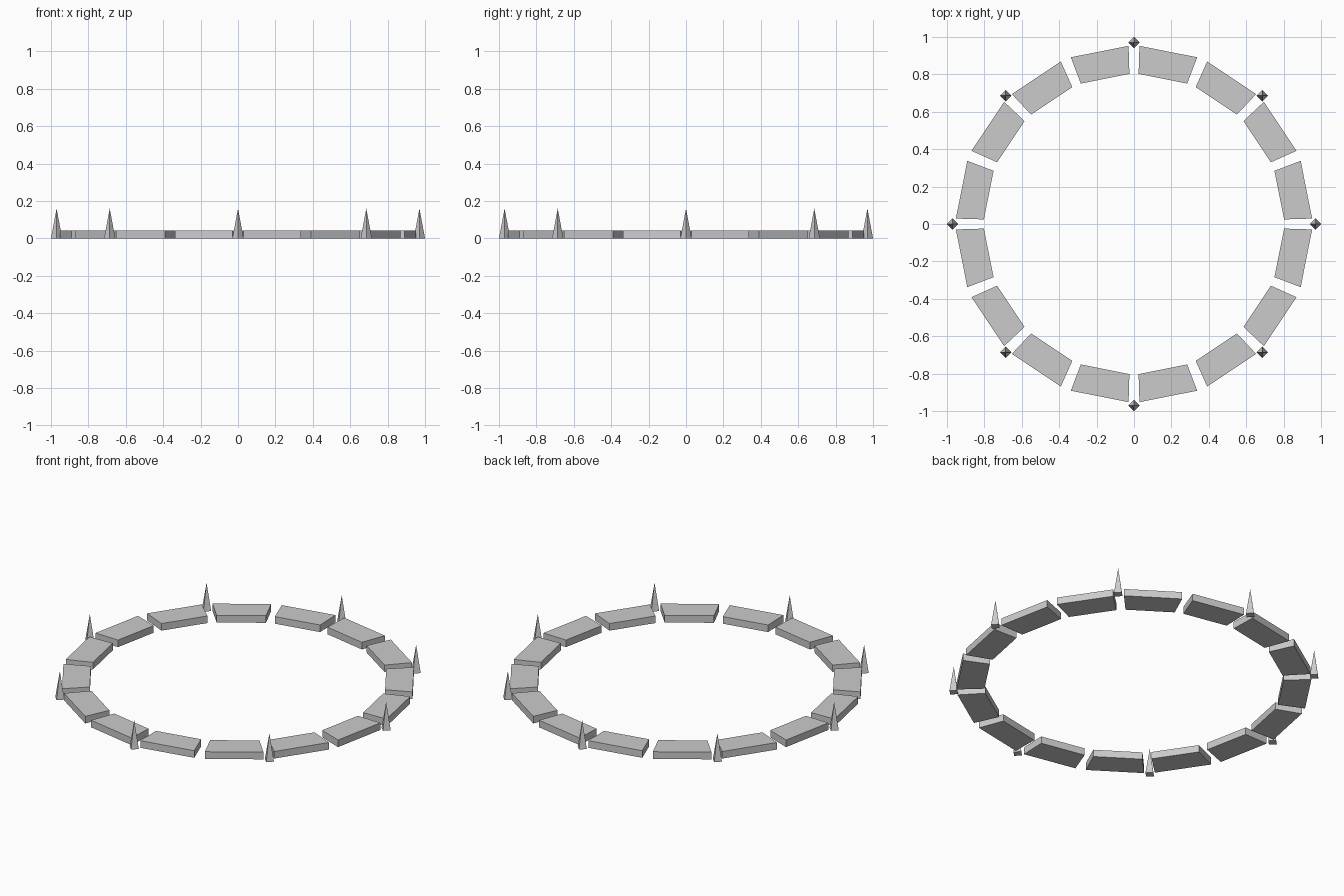
import bpy, bmesh
from math import radians, cos, sin

if "Cube" in bpy.data.objects:
    bpy.data.objects.remove(bpy.data.objects["Cube"])

R_IN, R_OUT, HEIGHT = 0.803, 0.953, 0.042
HALF = radians(9.5)


def add_object(name, bm):
    bmesh.ops.recalc_face_normals(bm, faces=bm.faces)
    me = bpy.data.meshes.new(name)
    bm.to_mesh(me)
    bm.free()
    ob = bpy.data.objects.new(name, me)
    bpy.context.collection.objects.link(ob)
    return ob


def ring_block(name, angle):
    bm = bmesh.new()
    corners = [(R_IN, -HALF), (R_OUT, -HALF), (R_OUT, HALF), (R_IN, HALF)]
    base = bm.faces.new([bm.verts.new((r * cos(angle + a), r * sin(angle + a), 0))
                         for r, a in corners])
    top = bmesh.ops.extrude_face_region(bm, geom=[base])["geom"]
    bmesh.ops.translate(bm, vec=(0, 0, HEIGHT),
                        verts=[v for v in top if isinstance(v, bmesh.types.BMVert)])
    add_object(name, bm)


def spike(name, angle, radius=0.03, height=0.16, dist=0.97):
    bm = bmesh.new()
    x, y = dist * cos(angle), dist * sin(angle)
    base = [bm.verts.new((x + dx * radius, y + dy * radius, 0))
            for dx, dy in ((1, 0), (0, 1), (-1, 0), (0, -1))]
    tip = bm.verts.new((x, y, height))
    bm.faces.new(base)
    for i in range(4):
        bm.faces.new((base[i], base[(i + 1) % 4], tip))
    add_object(name, bm)


# Sixteen flat blocks forming the ring
for i in range(16):
    ring_block(f"ring_block_{i + 1}", radians(22.5 * i + 11.25))

# Eight four-sided spikes around the outer edge
for i in range(8):
    spike(f"spike_{i + 1}", radians(45 * i))
